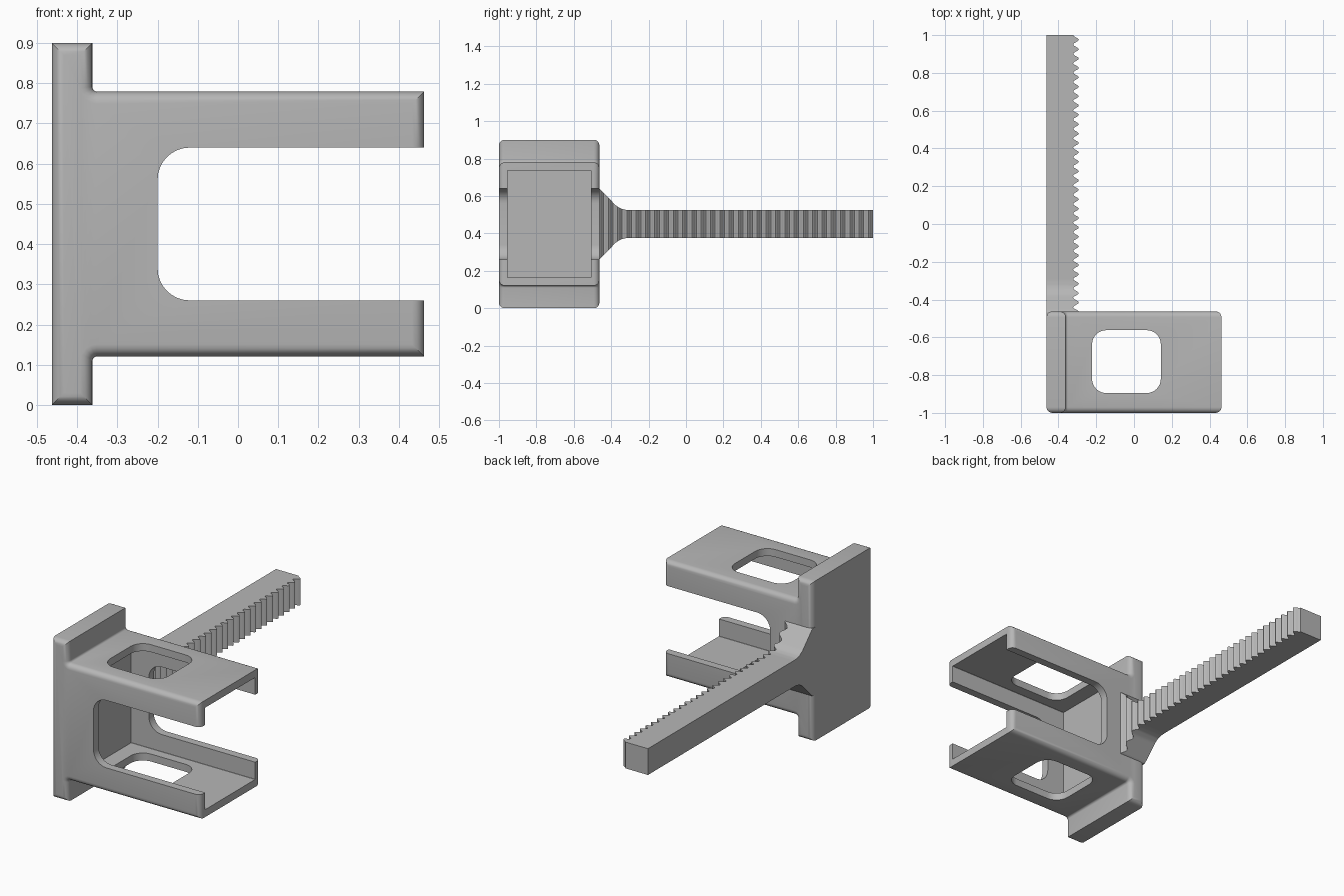
import bpy, bmesh, math
from mathutils import Vector

if "Cube" in bpy.data.objects:
    bpy.data.objects.remove(bpy.data.objects["Cube"])

grey = bpy.data.materials.new("plain grey")
grey.use_nodes = True
colour = (0.47, 0.47, 0.47, 1)
grey.diffuse_color = colour
grey.node_tree.nodes["Principled BSDF"].inputs["Base Color"].default_value = colour

MID = 0.45                      # height of the symmetry plane
FRONT, BACK = -1.0, -0.463      # depth of the bracket
LEFT, STEP, END = -0.463, -0.362, 0.463


def finish(name, bm):
    bmesh.ops.recalc_face_normals(bm, faces=bm.faces[:])
    mesh = bpy.data.meshes.new(name)
    bm.to_mesh(mesh)
    bm.free()
    mesh.materials.append(grey)
    obj = bpy.data.objects.new(name, mesh)
    bpy.context.collection.objects.link(obj)
    return obj


def prism(points, direction):
    bm = bmesh.new()
    face = bm.faces.new([bm.verts.new(p) for p in points])
    new = bmesh.ops.extrude_face_region(bm, geom=[face])["geom"]
    bmesh.ops.translate(bm, vec=direction,
                        verts=[v for v in new if isinstance(v, bmesh.types.BMVert)])
    return bm


def rounded_rect(u0, u1, v0, v1, r, steps=8):
    pts = []
    corners = [(u1 - r, v1 - r), (u0 + r, v1 - r), (u0 + r, v0 + r), (u1 - r, v0 + r)]
    for quarter, (u, v) in enumerate(corners):
        for i in range(steps + 1):
            a = (quarter + i / steps) * math.pi / 2
            pts.append((u + r * math.cos(a), v + r * math.sin(a)))
    return pts


def activate(obj):
    bpy.ops.object.select_all(action='DESELECT')
    obj.select_set(True)
    bpy.context.view_layer.objects.active = obj


def cut(obj, cutter):
    cutter.hide_render = True
    mod = obj.modifiers.new("cut", 'BOOLEAN')
    mod.operation = 'DIFFERENCE'
    mod.solver = 'EXACT'
    mod.object = cutter
    activate(obj)
    bpy.ops.object.modifier_apply(modifier=mod.name)
    bpy.data.objects.remove(cutter)


# Bracket: T-shaped outline with a tall end plate, extruded front to back
half = [(LEFT, 0.45), (STEP, 0.45), (STEP, 0.329), (END, 0.329)]
outline = half + [(x, -z) for x, z in reversed(half)]
bm = prism([(x, FRONT, MID + z) for x, z in outline], (0, BACK - FRONT, 0))
inner = [e for e in bm.edges
         if all(abs(v.co.x - STEP) < 1e-4 and abs(abs(v.co.z - MID) - 0.329) < 1e-4
                for v in e.verts)]
bmesh.ops.bevel(bm, geom=inner, offset=0.012, segments=4, profile=0.5, affect='EDGES')
rims = [e for e in bm.edges if abs(e.verts[0].co.y - e.verts[1].co.y) < 1e-4]
bmesh.ops.bevel(bm, geom=rims, offset=0.03, segments=5, profile=0.5, affect='EDGES')
bracket = finish("clamp_bracket", bm)

# Hollow channel open at the end
channel = rounded_rect(-0.955, -0.508, MID - 0.287, MID + 0.287, 0.001, 1)
cut(bracket, finish("channel_cutter", prism([(-0.31, y, z) for y, z in channel], (1, 0, 0))))

# U-shaped opening through front and back walls
opening = rounded_rect(-0.2, 1.0, MID - 0.19, MID + 0.19, 0.08)
cut(bracket, finish("opening_cutter", prism([(x, -1.2, z) for x, z in opening], (0, 1, 0))))

# Rounded window through both arms
window = rounded_rect(-0.222, 0.142, -0.895, -0.562, 0.075)
cut(bracket, finish("window_cutter", prism([(x, y, -0.2) for x, y in window], (0, 0, 1.4))))

# Toothed strap: cross-sections lofted along y, flaring where it meets the bracket
flare = [(-0.463, 0.19), (-0.375, 0.099), (-0.35, 0.083), (-0.325, 0.076), (-0.3, 0.074)]


def half_height(y):
    if y <= flare[0][0]:
        return flare[0][1]
    for (y0, h0), (y1, h1) in zip(flare, flare[1:]):
        if y <= y1:
            return h0 + (h1 - h0) * (y - y0) / (y1 - y0)
    return flare[-1][1]


TEETH, PER_TOOTH, START = 30, 8, -0.49
bm = bmesh.new()
rings = []
for i in range(TEETH * PER_TOOTH + 1):
    y = START + (1 - START) * i / (TEETH * PER_TOOTH)
    wave = 0.5 - 0.5 * math.cos(2 * math.pi * i / PER_TOOTH)
    tip = -0.322 + 0.03 * wave
    h = half_height(y)
    section = [(LEFT, -h), (tip, -h), (tip, h), (LEFT, h)]
    rings.append([bm.verts.new((x, y, MID + z)) for x, z in section])
for a, b in zip(rings, rings[1:]):
    for k in range(4):
        n = (k + 1) % 4
        bm.faces.new((a[k], a[n], b[n], b[k]))
bm.faces.new(rings[0])
bm.faces.new(rings[-1])
strap = finish("toothed_strap", bm)

for obj in (bracket, strap):
    activate(obj)
    bpy.ops.object.shade_smooth_by_angle(angle=math.radians(30))
